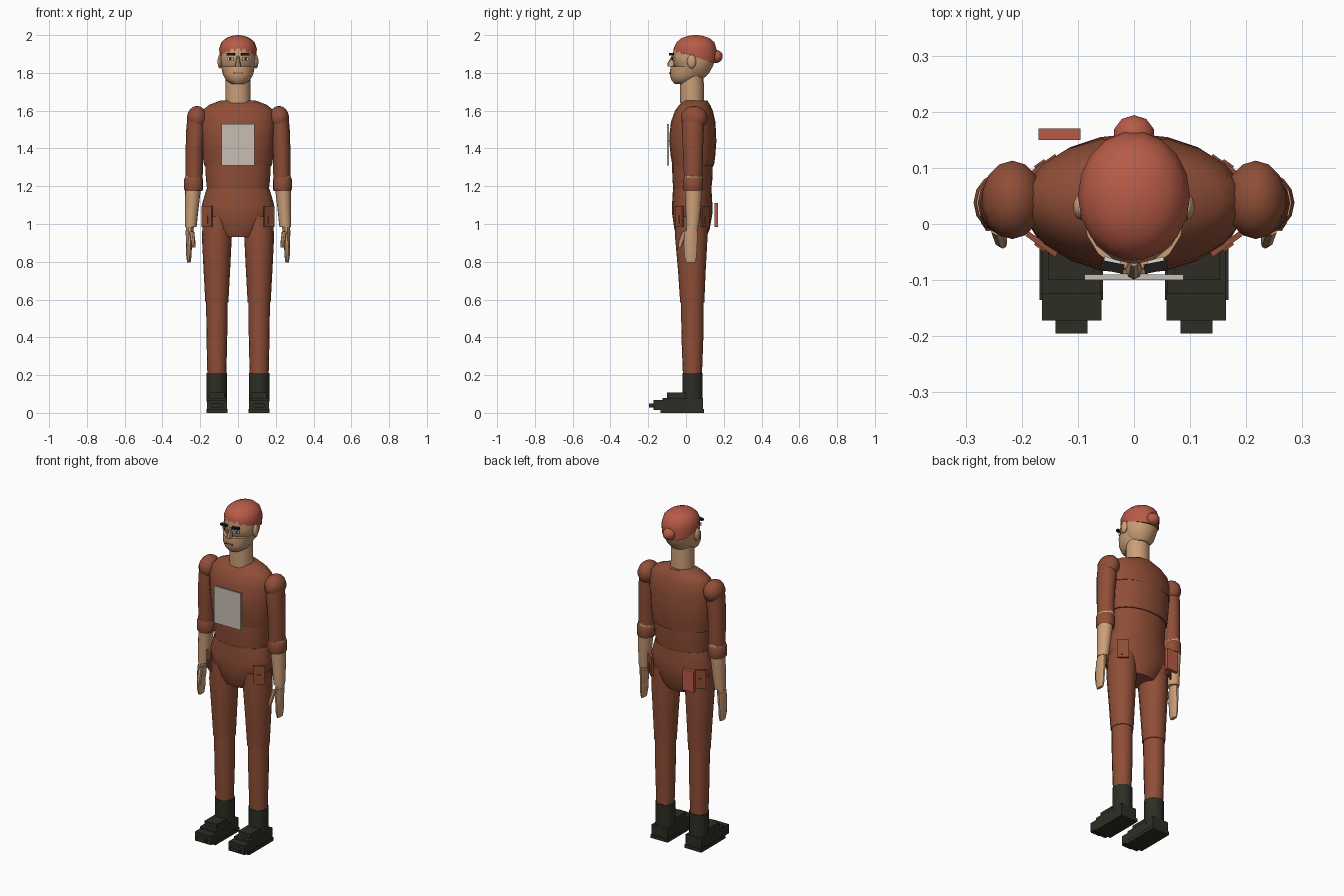
import bpy, bmesh, math
from mathutils import Vector


def material(name, rgb):
    m = bpy.data.materials.new(name)
    m.diffuse_color = (*rgb, 1)
    return m


BROWN = material("rust_cloth", (0.275, 0.076, 0.038))
HAIR = material("red_hair", (0.48, 0.105, 0.063))
SKIN = material("skin", (0.60, 0.345, 0.19))
BOOT = material("dark_leather", (0.026, 0.027, 0.018))
PAPER = material("pale_paper", (0.58, 0.52, 0.45))
BLACK = material("black", (0.012, 0.012, 0.012))
WHITE = material("eye_white", (0.75, 0.72, 0.68))
LIP = material("lip", (0.33, 0.13, 0.08))


def finish(name, bm, mat, smooth=True):
    bmesh.ops.recalc_face_normals(bm, faces=bm.faces[:])
    me = bpy.data.meshes.new(name)
    bm.to_mesh(me)
    bm.free()
    me.materials.append(mat)
    ob = bpy.data.objects.new(name, me)
    bpy.context.collection.objects.link(ob)
    if smooth:
        bpy.ops.object.select_all(action='DESELECT')
        ob.select_set(True)
        bpy.context.view_layer.objects.active = ob
        bpy.ops.object.shade_smooth_by_angle(angle=math.radians(40))
    return ob


def loft(name, rings, mat, n=16, shear=None):
    """Skin elliptical rings given as (z, centre x, centre y, radius x, radius y)."""
    bm = bmesh.new()
    loops = []
    for i, (z, cx, cy, rx, ry) in enumerate(rings):
        loop = []
        for k in range(n):
            a = 2 * math.pi * k / n
            x, y = cx + rx * math.cos(a), cy + ry * math.sin(a)
            loop.append(bm.verts.new((x, y, z + (shear(i, y) if shear else 0))))
        loops.append(loop)
    for a, b in zip(loops, loops[1:]):
        for k in range(n):
            bm.faces.new((a[k], a[(k + 1) % n], b[(k + 1) % n], b[k]))
    bm.faces.new(loops[0])
    bm.faces.new(loops[-1])
    return finish(name, bm, mat)


def box(name, lo, hi, mat, turn=0):
    lo, hi = Vector(lo), Vector(hi)
    bm = bmesh.new()
    bmesh.ops.create_cube(bm, size=1)
    for v in bm.verts:
        v.co = Vector(c * s for c, s in zip(v.co, hi - lo))
    ob = finish(name, bm, mat, False)
    ob.location = (lo + hi) / 2
    ob.rotation_euler.z = turn
    return ob


def ball(name, centre, radii, mat, u=14, v=9):
    bm = bmesh.new()
    bmesh.ops.create_uvsphere(bm, u_segments=u, v_segments=v, radius=1)
    for w in bm.verts:
        w.co = Vector(c * r + o for c, r, o in zip(w.co, radii, centre))
    return finish(name, bm, mat)


# torso: overlapping cloth bands
loft("upper_chest", [(1.475, 0, .036, .197, .123), (1.54, 0, .038, .20, .118),
                     (1.60, 0, .042, .188, .100), (1.63, 0, .046, .155, .082),
                     (1.655, 0, .05, .09, .062)], BROWN, 20)
loft("lower_chest", [(1.31, 0, .038, .180, .110), (1.36, 0, .037, .187, .118),
                     (1.44, 0, .036, .193, .125), (1.487, 0, .036, .19, .122)], BROWN, 20)
loft("waist", [(1.175, 0, .033, .163, .100), (1.24, 0, .034, .170, .106),
               (1.315, 0, .034, .174, .108)], BROWN, 20)
loft("pelvis", [(.93, 0, .032, .098, .075), (.97, 0, .032, .135, .093),
                (1.05, 0, .033, .186, .106), (1.10, 0, .033, .192, .107),
                (1.185, 0, .033, .167, .102)], BROWN, 20)
box("chest_sheet", (-.088, -.1, 1.31), (.088, -.09, 1.53), PAPER)
box("back_pouch", (-.17, .15, .985), (-.095, .17, 1.11), HAIR)

# neck and head
loft("neck", [(1.64, 0, .032, .067, .064), (1.80, 0, .03, .066, .063)], SKIN)
loft("jaw", [(1.742, 0, -.015, .035, .045), (1.76, 0, -.008, .062, .068),
             (1.79, 0, .004, .080, .090), (1.835, 0, .016, .090, .098)], SKIN)
loft("skull", [(1.775, 0, .05, .05, .05), (1.80, 0, .05, .075, .073),
               (1.84, 0, .04, .091, .105), (1.88, 0, .043, .095, .115),
               (1.93, 0, .045, .09, .11)], SKIN)
loft("hair_cap", [(1.905, 0, .048, .096, .113), (1.935, 0, .05, .1, .115),
                  (1.962, 0, .05, .088, .102), (1.985, 0, .05, .062, .074),
                  (1.996, 0, .05, .034, .04), (2.0, 0, .05, .01, .012)], HAIR, 18,
     lambda i, y: -.05 * min(max((y + .02) / .16, 0), 1) * (1, .35, 0, 0, 0, 0)[i])
ball("hair_bun", (0, .158, 1.887), (.038, .037, .035), HAIR, 10, 7)
loft("nose", [(1.835, 0, -.08, .015, .019), (1.85, 0, -.078, .013, .02),
              (1.89, 0, -.066, .007, .01)], SKIN, 8)
box("mouth", (-.024, -.089, 1.795), (.024, -.08, 1.801), LIP)

for s, side in ((-1, "right"), (1, "left")):
    def b(name, lo, hi, mat, turn=0):
        """Box written for the positive x side, mirrored for the other."""
        x0, x1 = sorted((s * lo[0], s * hi[0]))
        return box(side + "_" + name, (x0, *lo[1:]), (x1, *hi[1:]), mat, s * turn)

    def l(name, rings, mat, n=14, shear=None):
        return loft(side + "_" + name, [(z, s * x, y, rx, ry) for z, x, y, rx, ry in rings],
                    mat, n, shear)

    # face details
    ball(side + "_ear", (s * .095, .03, 1.86), (.014, .024, .037), SKIN, 10, 7)
    b("eye", (.024, -.071, 1.866), (.054, -.062, 1.882), WHITE, .3)
    b("pupil", (.034, -.074, 1.867), (.046, -.066, 1.881), BLACK, .3)
    b("brow", (.018, -.085, 1.893), (.06, -.068, 1.905), BLACK, .2)

    # arm
    ball(side + "_shoulder", (s * .217, .043, 1.56), (.055, .071, .065), BROWN)
    l("upper_arm", [(1.20, .233, .038, .045, .048), (1.38, .231, .037, .047, .054),
                    (1.50, .224, .036, .050, .060), (1.58, .222, .038, .045, .056)], BROWN)
    l("elbow_trim", [(1.225, .234, .038, .047, .050), (1.252, .234, .038, .047, .050)],
      SKIN, 14, lambda i, y: .008 * math.sin(y * 160) * i)
    l("cuff", [(1.175, .235, .038, .046, .05), (1.185, .235, .038, .051, .054),
               (1.235, .235, .038, .051, .054), (1.245, .235, .038, .046, .05)], BROWN)
    l("forearm", [(.985, .250, .034, .031, .034), (1.08, .245, .038, .036, .041),
                  (1.18, .239, .04, .042, .046)], SKIN)

    # hand
    l("wrist", [(.955, .257, .03, .019, .030), (.99, .254, .032, .022, .031)], SKIN, 10)
    l("palm", [(.875, .260, .024, .014, .034), (.90, .258, .024, .018, .038),
               (.965, .256, .028, .021, .036)], SKIN, 10)
    l("fingers", [(.795, .260, .025, .009, .026), (.83, .260, .024, .014, .034),
                  (.885, .259, .024, .015, .036)], SKIN, 10)
    l("thumb", [(.875, .234, -.034, .008, .010), (.91, .238, -.026, .012, .015),
                (.96, .245, -.004, .013, .016)], SKIN, 8)

    # leg
    l("thigh", [(.585, .112, .033, .061, .064), (.75, .112, .031, .070, .073),
                (.93, .112, .028, .079, .086), (1.04, .11, .03, .075, .085)], BROWN, 16)
    l("shin", [(.19, .112, .034, .050, .050), (.40, .112, .034, .055, .058),
               (.605, .112, .033, .057, .060)], BROWN, 16)

    # boot
    l("boot_shaft", [(.06, .112, .035, .055, .055), (.212, .112, .035, .055, .055)], BOOT)
    b("sole", (.055, -.135, 0), (.168, .095, .02), BOOT)
    b("boot_foot", (.06, -.125, .018), (.164, .09, .08), BOOT)
    b("boot_instep", (.072, -.1, .075), (.152, .06, .107), BOOT)
    b("toe_cap", (.058, -.172, .014), (.164, -.12, .068), BOOT)
    b("toe_tip", (.083, -.195, .028), (.14, -.12, .05), BOOT)

    # hip pockets, front and back
    for end, y, turn in (("front", -.036, .62), ("back", .102, -.62)):
        b(end + "_pocket", (.132, y - .005, .985), (.196, y + .005, 1.095), BROWN, turn)
        b(end + "_pocket_fold", (.153, y - .009, 1.0), (.175, y + .009, 1.045), BROWN, turn)
